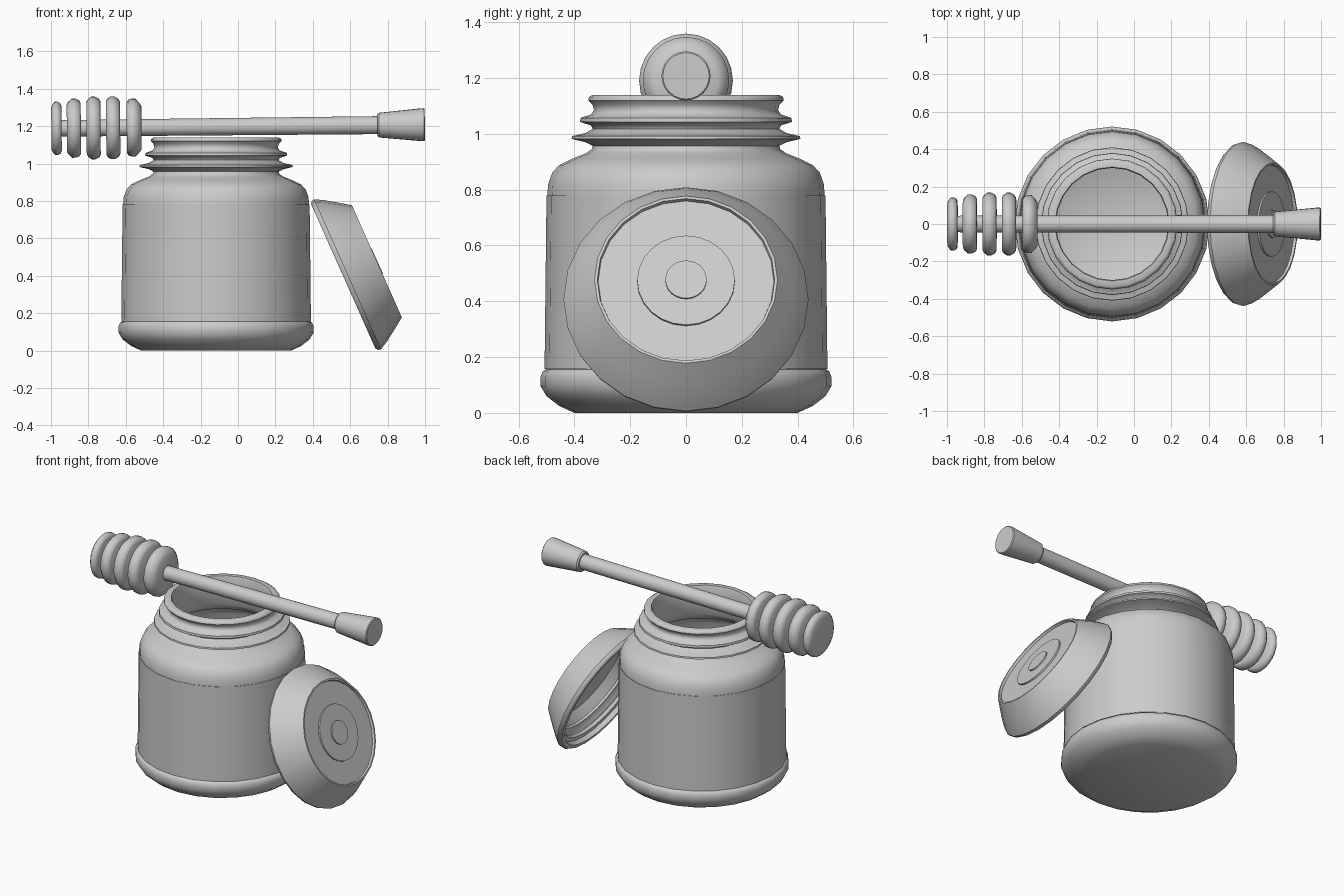
import bpy, bmesh, math
from mathutils import Matrix, Vector

grey = bpy.data.materials.new("plain grey")
grey.diffuse_color = (0.6, 0.6, 0.6, 1)


def lathe(name, profile, matrix, sides=24, angle=35, closed=False):
    """Spin (radius, height) points round local z; zero radius closes an end."""
    bm = bmesh.new()
    rings = []
    for r, z in profile:
        if r == 0:
            rings.append([bm.verts.new((0, 0, z))] * sides)
        else:
            rings.append([bm.verts.new((r * math.cos(math.tau * i / sides),
                                        r * math.sin(math.tau * i / sides), z))
                          for i in range(sides)])
    pairs = list(zip(rings, rings[1:]))
    if closed:
        pairs.append((rings[-1], rings[0]))
    for a, b in pairs:
        for i in range(sides):
            j = (i + 1) % sides
            bm.faces.new(dict.fromkeys((a[i], a[j], b[j], b[i])))
    bmesh.ops.recalc_face_normals(bm, faces=bm.faces)
    mesh = bpy.data.meshes.new(name)
    bm.to_mesh(mesh)
    bm.free()
    mesh.materials.append(grey)
    ob = bpy.data.objects.new(name, mesh)
    ob.matrix_world = matrix
    bpy.context.collection.objects.link(ob)
    bpy.ops.object.select_all(action='DESELECT')
    ob.select_set(True)
    bpy.context.view_layer.objects.active = ob
    bpy.ops.object.shade_smooth_by_angle(angle=math.radians(angle))
    return ob


def along(origin, direction):
    """Place local z along a direction."""
    rot = Vector((0, 0, 1)).rotation_difference(Vector(direction))
    return Matrix.Translation(origin) @ rot.to_matrix().to_4x4()


# Jar: base, straight wall, shoulder, threaded neck, then hollow inside
jar_place = Matrix.Translation((-0.117, 0, 0))
lathe("jar", [
    (0, 0), (0.40, 0), (0.455, 0.025), (0.50, 0.06), (0.521, 0.095),
    (0.521, 0.13), (0.513, 0.15), (0.503, 0.155),
    (0.497, 0.78), (0.494, 0.82), (0.48, 0.86), (0.455, 0.888),
    (0.41, 0.91), (0.36, 0.93), (0.338, 0.945), (0.335, 0.957),
    (0.36, 0.97), (0.41, 0.982), (0.408, 0.992), (0.36, 1.003), (0.335, 1.018),
    (0.34, 1.03), (0.38, 1.043), (0.378, 1.057), (0.34, 1.07), (0.33, 1.085),
    (0.335, 1.105), (0.35, 1.12), (0.348, 1.132), (0.335, 1.14),
    (0.305, 1.14), (0.30, 1.13), (0.30, 0.95), (0.33, 0.91), (0.42, 0.875),
    (0.46, 0.82), (0.465, 0.12), (0.40, 0.05), (0, 0.05)], jar_place, angle=50)

# Label wrapped round the straight wall
lathe("label", [(0.507, 0.157), (0.500, 0.78), (0.497, 0.78), (0.503, 0.157)],
      jar_place, closed=True)

# Lid leaning against the jar: recessed top with two raised discs, hollow below
lathe("lid", [
    (0, 0.200), (0.074, 0.200), (0.074, 0.192), (0.175, 0.192), (0.175, 0.182),
    (0.315, 0.182), (0.318, 0.197), (0.328, 0.197),
    (0.375, 0.13), (0.415, 0.07), (0.439, 0.025), (0.436, 0.012), (0.424, 0),
    (0.40, 0), (0.395, 0.03), (0.37, 0.035), (0.365, 0.055), (0.385, 0.065),
    (0.36, 0.09), (0.345, 0.095), (0.345, 0.11), (0.30, 0.165), (0, 0.165)],
    along((0.5625, 0, 0.3975), (0.914, 0, 0.407)))

# Dipper: its local z runs from the ridged head to the handle
dipper = along((-0.998, 0, 1.188), (1, 0, 0.010))
lathe("dipper_rod", [(0, 0.02), (0.044, 0.02), (0.048, 1.76), (0, 1.76)], dipper)
lathe("dipper_handle", [(0, 1.743), (0.058, 1.743), (0.066, 1.752),
                        (0.088, 1.98), (0.088, 1.992), (0.083, 1.997), (0, 1.997)], dipper)

# Ridges: start, end, radius at the start, middle and end
ridges = [(0.0, 0.055, 0.128, 0.143, 0.135), (0.083, 0.158, 0.142, 0.158, 0.150),
          (0.188, 0.263, 0.155, 0.168, 0.158), (0.293, 0.368, 0.158, 0.168, 0.155),
          (0.403, 0.482, 0.150, 0.155, 0.130)]
for n, (a, b, r0, r1, r2) in enumerate(ridges, 1):
    w = b - a
    lathe(f"dipper_ridge_{n}", [(0, a), (r0 - 0.015, a), (r0, a + 0.12 * w),
                                (r1, a + 0.35 * w), (r1, a + 0.6 * w),
                                (r2, a + 0.88 * w), (r2 - 0.015, b), (0, b)],
          dipper, angle=50)
